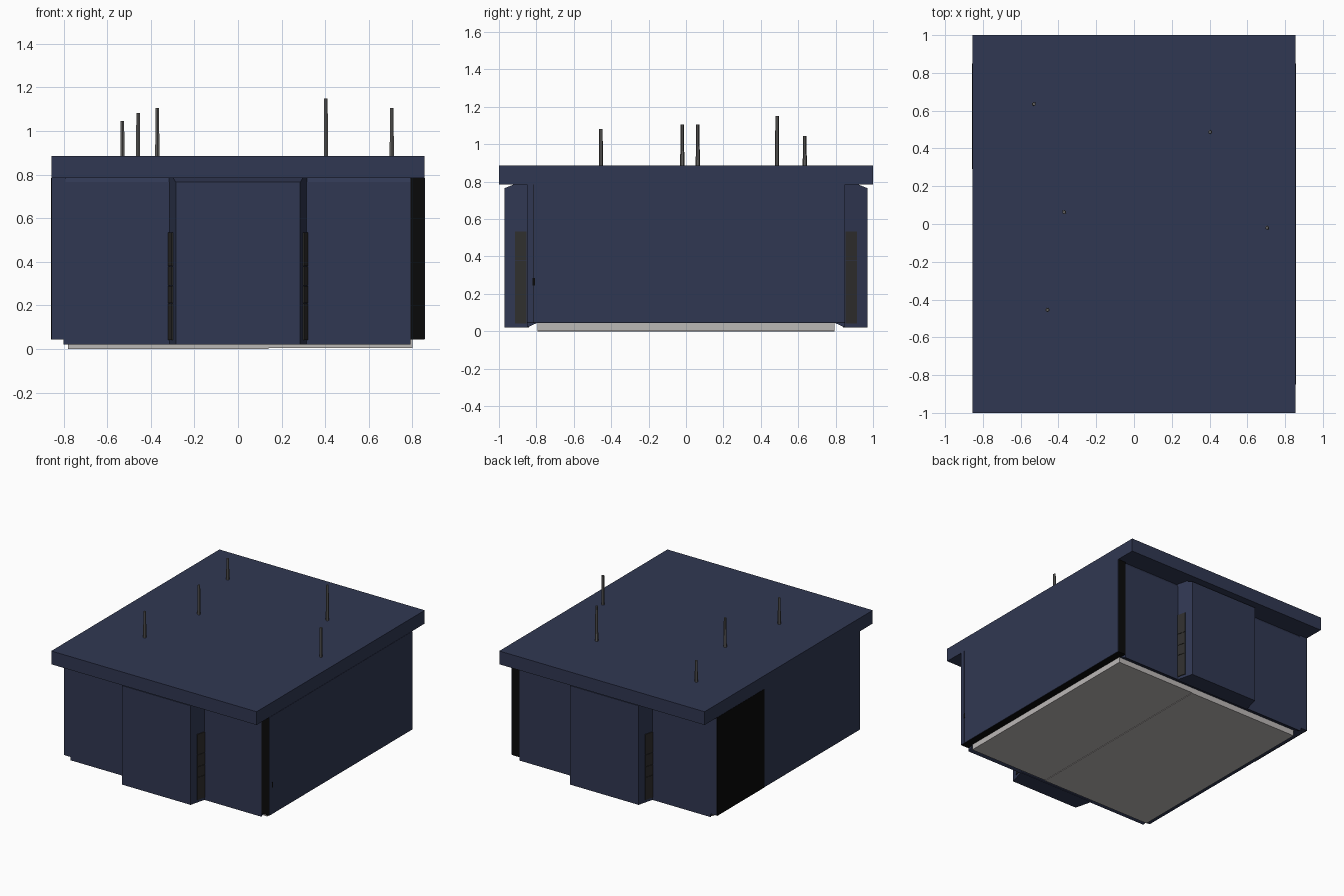
import bpy, bmesh, math
from mathutils import Vector

if "Cube" in bpy.data.objects:
    bpy.data.objects.remove(bpy.data.objects["Cube"])


def material(name, rgb):
    m = bpy.data.materials.new(name)
    m.diffuse_color = (*rgb, 1)
    m.use_nodes = True
    m.node_tree.nodes["Principled BSDF"].inputs["Base Color"].default_value = m.diffuse_color
    return m


NAVY = material("navy_panel", (0.030, 0.039, 0.085))
BLACK = material("black_trim", (0.003, 0.003, 0.003))
SLAT = material("dark_slat", (0.029, 0.028, 0.027))
STEEL = material("pipe_grey", (0.12, 0.117, 0.113))
STONE = material("light_grey_base", (0.50, 0.48, 0.47))


def finish(name, bm, mat):
    bmesh.ops.recalc_face_normals(bm, faces=bm.faces)
    me = bpy.data.meshes.new(name)
    bm.to_mesh(me)
    bm.free()
    me.materials.append(mat)
    ob = bpy.data.objects.new(name, me)
    bpy.context.collection.objects.link(ob)
    return ob


def box(name, x, y, z, mat):
    bm = bmesh.new()
    bmesh.ops.create_cube(bm, size=1)
    for v in bm.verts:
        v.co = Vector([r[0] + (c + 0.5) * (r[1] - r[0]) for c, r in zip(v.co, (x, y, z))])
    return finish(name, bm, mat)


def prism(name, profile, left, right, side, mat):
    """Extrude a (distance from centre, z) profile along x; end x is a function of distance."""
    bm = bmesh.new()
    a = [bm.verts.new((left(d), side * d, z)) for d, z in profile]
    b = [bm.verts.new((right(d), side * d, z)) for d, z in profile]
    bm.faces.new(a)
    bm.faces.new(b[::-1])
    n = len(profile)
    for i in range(n):
        j = (i + 1) % n
        bm.faces.new((a[i], b[i], b[j], a[j]))
    return finish(name, bm, mat)


def pipe(name, x, y, top, r):
    bm = bmesh.new()
    h = top - 0.87
    bmesh.ops.create_cone(bm, cap_ends=True, segments=6, radius1=r, radius2=r * 0.8, depth=h)
    bmesh.ops.translate(bm, verts=bm.verts, vec=(x, y, 0.87 + h / 2))
    return finish(name, bm, STEEL)


# Roof, inner core and the two-piece base
box("roof", (-0.855, 0.855), (-1, 1), (0.785, 0.885), NAVY)
box("core", (-0.80, 0.80), (-0.80, 0.80), (0.044, 0.785), NAVY)
box("base_left", (-0.78, 0.14), (-0.795, 0.795), (0, 0.046), STONE)
box("base_right", (0.14, 0.80), (-0.795, 0.795), (0.004, 0.046), STONE)

# Side walls: left is navy with a black panel at the back, right is black with navy cladding
box("left_wall", (-0.855, -0.79), (-0.85, 0.85), (0.045, 0.785), NAVY)
box("left_black_panel", (-0.857, -0.85), (0.29, 0.851), (0.045, 0.785), BLACK)
box("right_wall", (0.79, 0.854), (-0.85, 0.85), (0.045, 0.785), BLACK)
box("right_cladding", (0.85, 0.857), (-0.813, 0.849), (0.046, 0.785), NAVY)
box("right_cladding_edge", (0.85, 0.857), (-0.849, -0.816), (0.046, 0.785), NAVY)
box("latch", (0.85, 0.858), (-0.822, -0.807), (0.245, 0.285), BLACK)

# Front and back: wall, projecting bay and slats on both bay cheeks
half = lambda d: 0.315 - 0.25 * (d - 0.85)
for label, s in (("front", -1), ("back", 1)):
    prism(label + "_wall",
          [(0.795, 0.045), (0.85, 0.02), (0.85, 0.765), (0.84, 0.785), (0.795, 0.785)],
          lambda d: -0.80, lambda d: 0.79, s, NAVY)
    prism(label + "_bay",
          [(0.84, 0.02), (0.97, 0.02), (0.97, 0.765), (0.92, 0.785), (0.84, 0.785)],
          lambda d: -half(d), half, s, NAVY)
    levels = (0.04, 0.21, 0.29, 0.38, 0.535)
    for i, (z0, z1) in enumerate(zip(levels, levels[1:])):
        prism(f"{label}_slat_{i}",
              [(0.852, z0 + 0.001), (0.915, z0 + 0.001), (0.915, z1 - 0.001), (0.852, z1 - 0.001)],
              lambda d: -half(d) - 0.006, lambda d: half(d) + 0.006, s, SLAT)

# Thin roof pipes
for i, (x, y, top) in enumerate(((-0.53, 0.635, 1.045), (0.403, 0.487, 1.15),
                                 (-0.37, 0.063, 1.105), (0.705, -0.02, 1.105),
                                 (-0.458, -0.455, 1.082))):
    pipe(f"roof_pipe_{i}", x, y, top, 0.0115)
